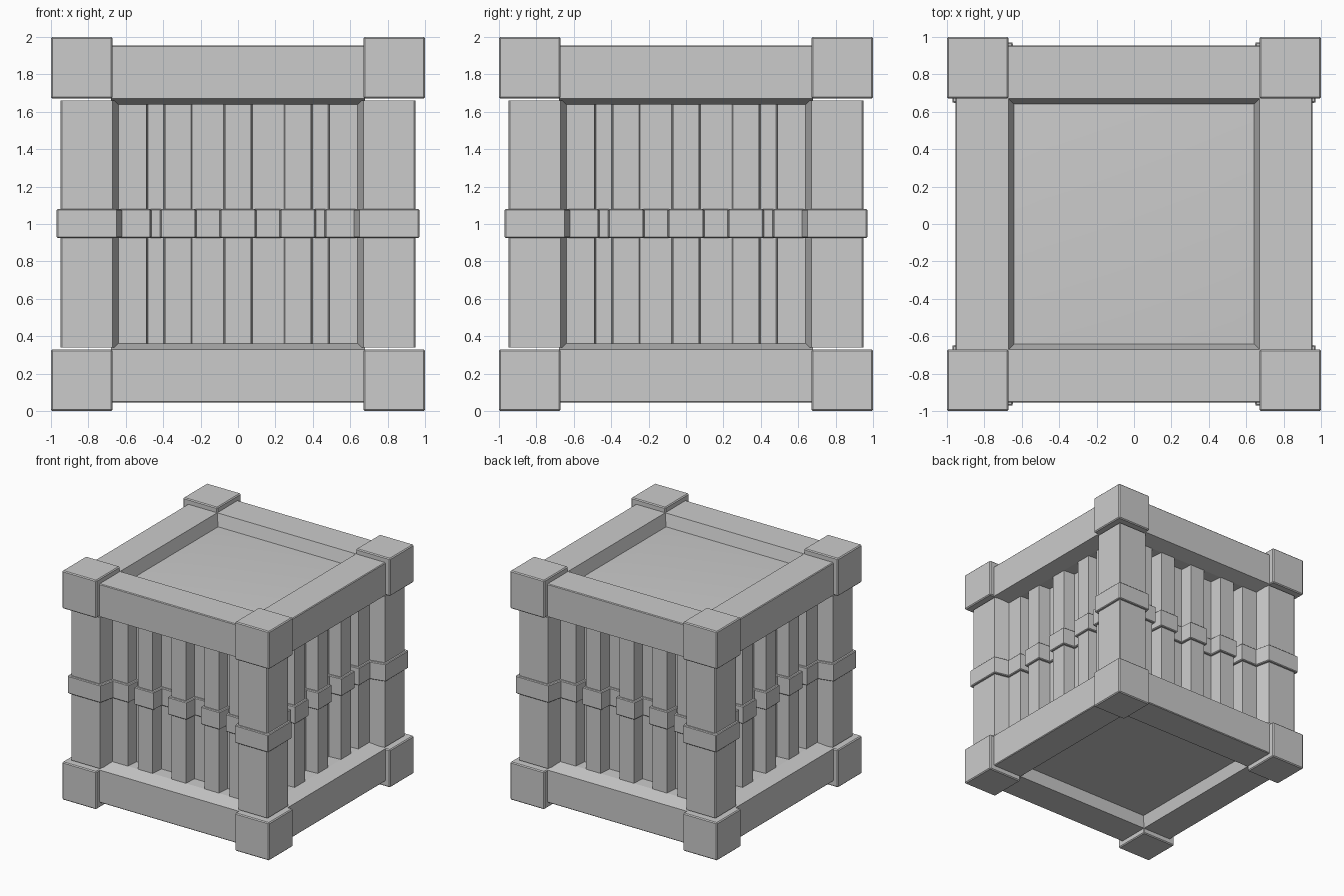
import bpy, bmesh
from math import pi
from mathutils import Matrix, Vector

if "Cube" in bpy.data.objects:
    bpy.data.objects.remove(bpy.data.objects["Cube"])


def finish(name, bm):
    bmesh.ops.recalc_face_normals(bm, faces=bm.faces)
    me = bpy.data.meshes.new(name)
    bm.to_mesh(me)
    bm.free()
    ob = bpy.data.objects.new(name, me)
    bpy.context.collection.objects.link(ob)
    return ob


def loft(name, loops, closed=True):
    """Skin faces between successive loops of equal length."""
    bm = bmesh.new()
    rows = [[bm.verts.new(p) for p in loop] for loop in loops]
    n = len(rows[0])
    for a, b in zip(rows, rows[1:]):
        for i in range(n):
            j = (i + 1) % n
            bm.faces.new((a[i], a[j], b[j], b[i]))
    return bm, rows


def perimeter(o, z):
    """Ribbed outline of the crate walls, pushed outward by o."""
    post, slat, groove = 0.95 + o, 0.82 + o, 0.71 + o
    c = 0.008
    half = [(-post + c, post), (-0.67 + o, post), (-0.64 + o, slat)]
    for a, b in ((-0.49, -0.39), (-0.25, -0.07)):
        half += [(a + o, slat), (a + 0.008 + o, groove),
                 (b - 0.008 - o, groove), (b - o, slat)]
    side = half + [(-x, d) for x, d in reversed(half)]
    pts = []
    for k in range(4):
        rot = Matrix.Rotation(k * pi / 2, 3, 'Z')
        pts += [rot @ Vector((x, -d, z)) for x, d in side]
    return pts


# Ribbed walls with corner posts
bm, _ = loft("walls", [perimeter(0, 0.34), perimeter(0, 1.66)])
finish("ribbed_walls", bm)

# Strap that follows the ribs around the middle
bm, _ = loft("strap", [perimeter(o, z) for o, z in (
    (0, 0.925), (0.014, 0.925), (0.02, 0.931),
    (0.02, 1.074), (0.014, 1.08), (0, 1.08))])
finish("middle_strap", bm)

# Frame beams, top and bottom, on all four sides
section = [(0.949, 0.955), (0.955, 0.949), (0.955, 0.67), (0.82, 0.64),
           (0.64, 0.64), (0.64, 0.84), (0.67, 0.955)]
for level, s in (("top", 1), ("bottom", -1)):
    for k, side in enumerate(("front", "right", "back", "left")):
        rot = Matrix.Translation((0, 0, 1)) @ Matrix.Rotation(k * pi / 2, 4, 'Z')
        bm, rows = loft("beam", [[rot @ Vector((x, -d, s * h)) for d, h in section]
                                 for x in (-0.68, 0.68)])
        finish(f"{level}_{side}_beam", bm)

# Corner blocks
for x in (-1, 1):
    for y in (-1, 1):
        for z in (-1, 1):
            bm = bmesh.new()
            bmesh.ops.create_cube(bm, size=0.33)
            bmesh.ops.bevel(bm, geom=bm.edges[:], offset=0.008, segments=1,
                            affect='EDGES')
            bmesh.ops.translate(bm, verts=bm.verts,
                                vec=(x * 0.835, y * 0.835, 1 + z * 0.835))
            finish("corner_block", bm)

# Recessed lid and base panels; the lid is slightly pillowed and smooth
for name, edge_z, mid_z in (("lid_panel", 1.85, 1.862), ("base_panel", 0.145, 0.145)):
    square = lambda r, z: [(-r, -r, z), (r, -r, z), (r, r, z), (-r, r, z)]
    bm, rows = loft(name, [square(0.65, edge_z), square(0.5, mid_z)])
    bm.faces.new(rows[-1])
    ob = finish(name, bm)
    if name == "base_panel":
        ob.data.flip_normals() if ob.data.polygons[0].normal.z > 0 else None
    else:
        ob.data.flip_normals() if ob.data.polygons[0].normal.z < 0 else None
        for p in ob.data.polygons:
            p.use_smooth = True
